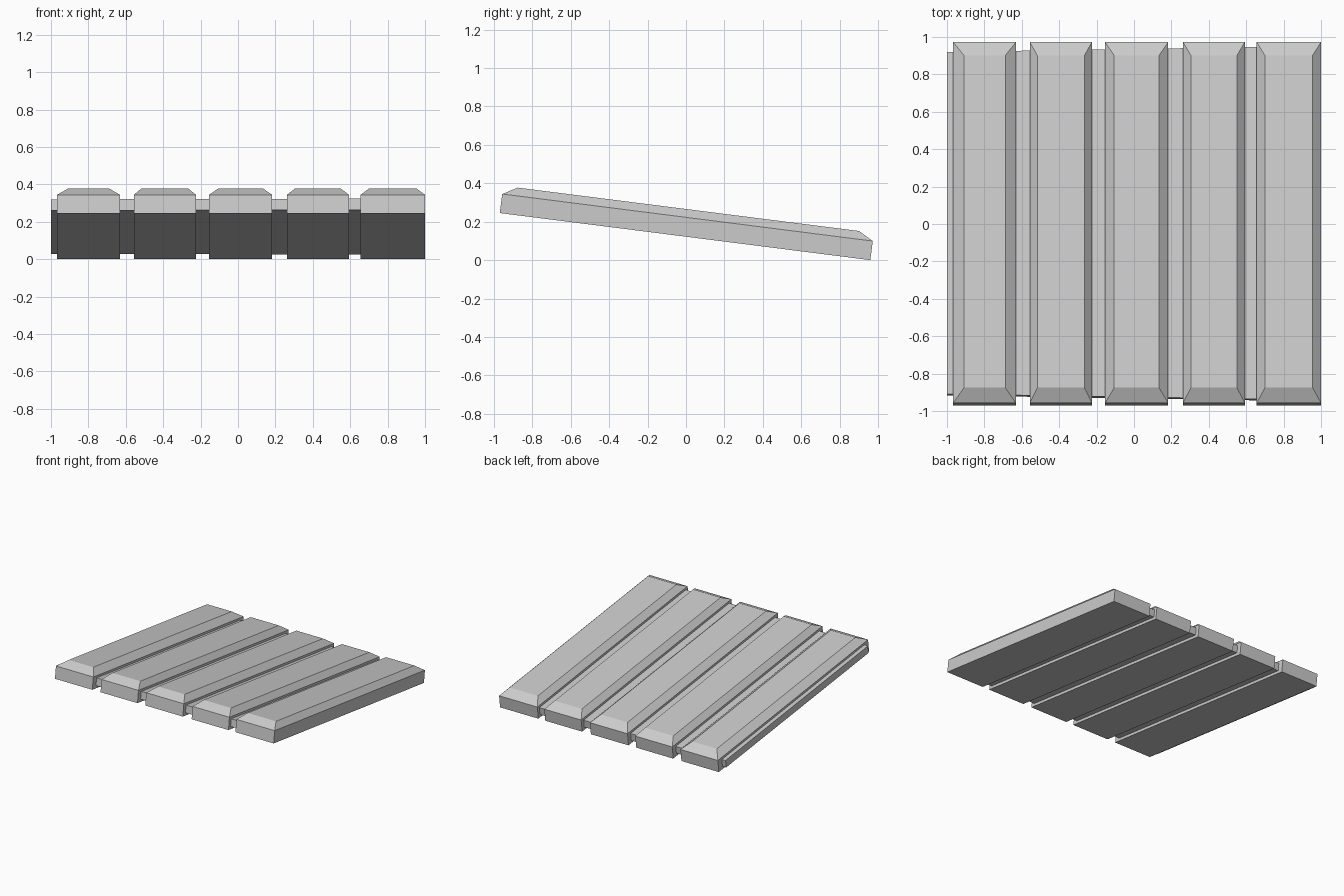
import bpy, bmesh, math
from mathutils import Matrix

if "Cube" in bpy.data.objects:
    bpy.data.objects.remove(bpy.data.objects["Cube"])

# The whole panel slopes down towards the back
TILT = Matrix.Translation((0, -0.005, 0.1225)) @ Matrix.Rotation(-math.asin(0.126), 4, 'X')


def loft(name, rings):
    """Closed solid from stacked four-sided rings, placed on the slope."""
    bm = bmesh.new()
    loops = [[bm.verts.new(p) for p in ring] for ring in rings]
    bm.faces.new(loops[0][::-1])
    for a, b in zip(loops, loops[1:]):
        for i in range(4):
            j = (i + 1) % 4
            bm.faces.new((a[i], a[j], b[j], b[i]))
    bm.faces.new(loops[-1])
    bm.transform(TILT)
    bmesh.ops.recalc_face_normals(bm, faces=bm.faces)
    mesh = bpy.data.meshes.new(name)
    bm.to_mesh(mesh)
    bm.free()
    ob = bpy.data.objects.new(name, mesh)
    bpy.context.collection.objects.link(ob)
    return ob


def ring(x0, x1, h0, h1, z):
    """Rectangle whose half length runs from h0 at x0 to h1 at x1."""
    return [(x0, -h0, z), (x1, -h1, z), (x1, h1, z), (x0, h0, z)]


# Planks: left edge, right edge, left and right edge of the raised top
HALF, SIDE, TOP, END = 0.9726, 0.10, 0.143, 0.077
planks = [
    (-0.967, -0.631, -0.909, -0.688),
    (-0.557, -0.225, -0.517, -0.265),
    (-0.155, 0.183, -0.106, 0.134),
    (0.262, 0.593, 0.304, 0.55),
    (0.656, 1.0, 0.70, 0.955),
]
for n, (x0, x1, t0, t1) in enumerate(planks, 1):
    loft(f"plank_{n}", [ring(x0, x1, HALF, HALF, 0),
                        ring(x0, x1, HALF, HALF, SIDE),
                        ring(t0, t1, HALF - END, HALF - END, TOP)])

# Slightly tapered backing board joining the planks
loft("backing_board", [ring(-1.0, 0.95, 0.922, 0.953, 0.022),
                       ring(-1.0, 0.95, 0.922, 0.953, 0.082)])
